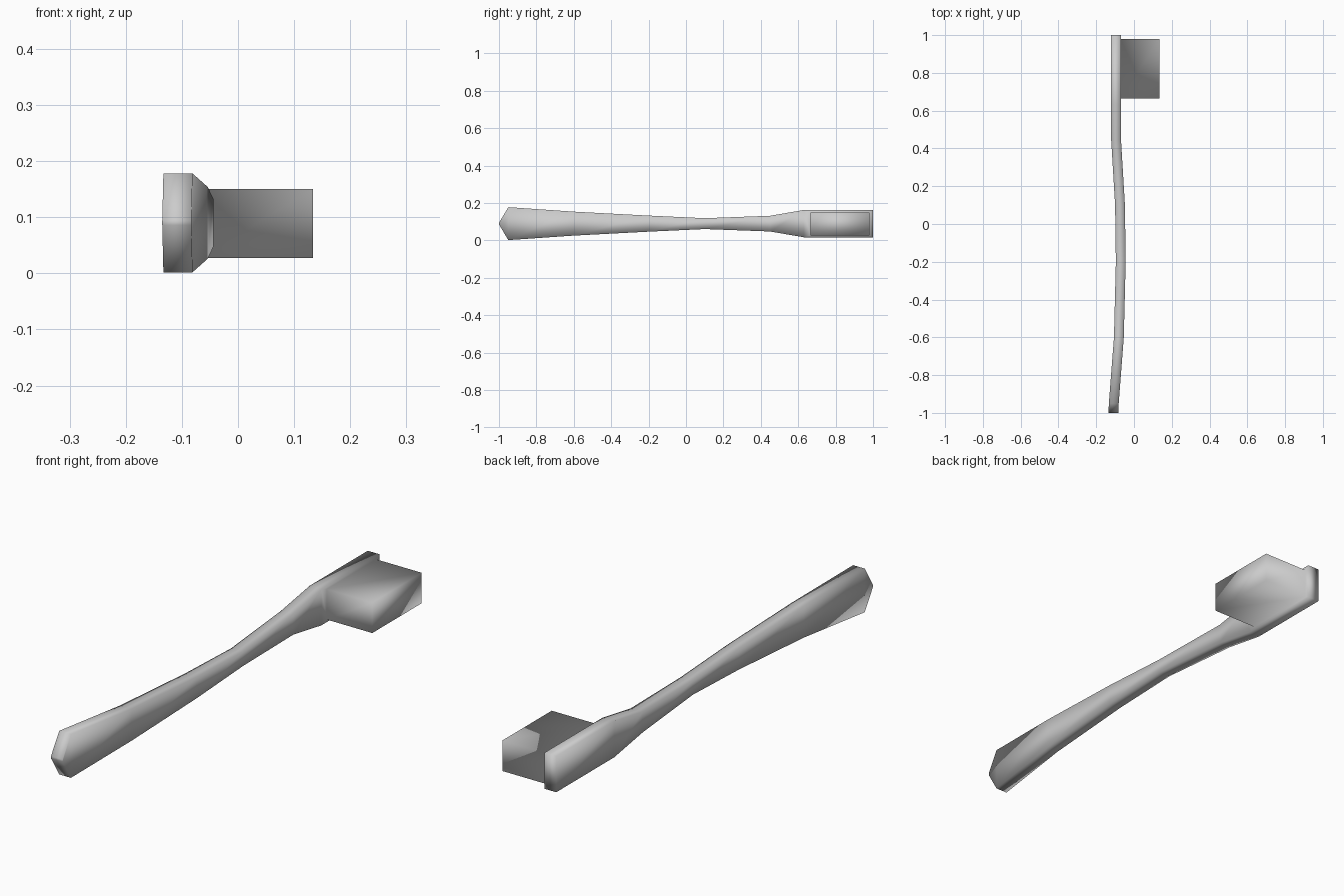
import bpy
import bmesh

cube = bpy.data.objects.get("Cube")
if cube:
    bpy.data.objects.remove(cube, do_unlink=True)

grey = bpy.data.materials.new("plain_grey")
grey.use_nodes = True
colour = (0.6, 0.6, 0.6, 1)
grey.diffuse_color = colour
grey.node_tree.nodes["Principled BSDF"].inputs["Base Color"].default_value = colour

MID_Z = 0.09
HALF_THICK = 0.026

# Handle stations: position along y, centre in x, half height
stations = [
    (-1.0, -0.109, 0.004), (-0.95, -0.107, 0.088), (-0.6, -0.08, 0.064),
    (-0.2, -0.07, 0.043), (0.1, -0.074, 0.029), (0.45, -0.095, 0.042),
    (0.63, -0.095, 0.073), (1.0, -0.095, 0.073),
]

bm = bmesh.new()
rings = []
for y, x, h in stations:
    corners = [(-1, -1), (1, -1), (1, 1), (-1, 1)]
    rings.append([bm.verts.new((x + sx * HALF_THICK, y, MID_Z + sz * h)) for sx, sz in corners])

# Loft the handle and close both ends
sides = []
for a, b in zip(rings, rings[1:]):
    for i in range(4):
        j = (i + 1) % 4
        sides.append(bm.faces.new((a[i], a[j], b[j], b[i])))
bm.faces.new(rings[0])
bm.faces.new(rings[-1])
bmesh.ops.recalc_face_normals(bm, faces=bm.faces)

# Bristle block drawn out of the broad head face
head_face = sides[-3]
bmesh.ops.inset_region(bm, faces=[head_face], thickness=0.011)
ymid = head_face.calc_center_median().y
for v in head_face.verts:
    v.co.y = 0.665 if v.co.y < ymid else 0.98
    v.co.z = 0.027 if v.co.z < MID_Z else 0.15
block = bmesh.ops.extrude_discrete_faces(bm, faces=[head_face])["faces"][0]
for v in block.verts:
    v.co.x = 0.134

mesh = bpy.data.meshes.new("brush_body")
bmesh.ops.recalc_face_normals(bm, faces=bm.faces)
for f in bm.faces:
    f.smooth = True
bm.to_mesh(mesh)
bm.free()
mesh.materials.append(grey)
brush = bpy.data.objects.new("brush_body", mesh)
bpy.context.collection.objects.link(brush)
